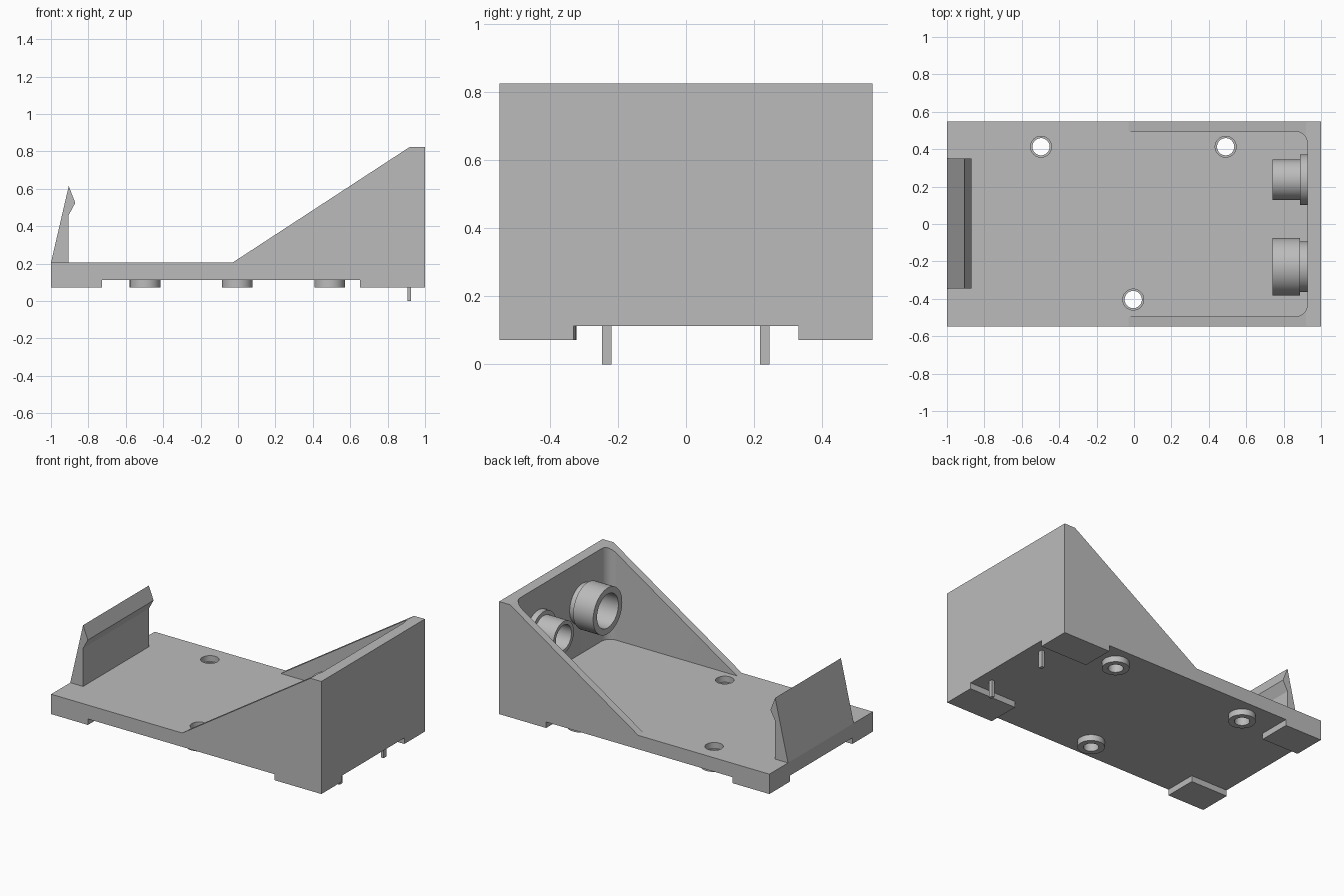
import bpy, bmesh, math
from mathutils import Matrix

default = bpy.data.objects.get("Cube")
if default:
    bpy.data.objects.remove(default, do_unlink=True)

# One matte grey for the whole bracket
grey = bpy.data.materials.new("light_grey")
grey.use_nodes = True
COLOUR = (0.5, 0.5, 0.5, 1)
grey.diffuse_color = COLOUR
grey.node_tree.nodes["Principled BSDF"].inputs["Base Color"].default_value = COLOUR


def finish(name, bm):
    bmesh.ops.recalc_face_normals(bm, faces=bm.faces)
    mesh = bpy.data.meshes.new(name)
    bm.to_mesh(mesh)
    bm.free()
    mesh.materials.append(grey)
    obj = bpy.data.objects.new(name, mesh)
    bpy.context.collection.objects.link(obj)
    return obj


def extrude(name, points, offset):
    """Closed 3D outline pushed along an offset."""
    bm = bmesh.new()
    face = bm.faces.new([bm.verts.new(p) for p in points])
    top = bmesh.ops.extrude_face_region(bm, geom=[face], use_keep_orig=True)["geom"]
    bmesh.ops.translate(bm, vec=offset, verts=[g for g in top if isinstance(g, bmesh.types.BMVert)])
    return finish(name, bm)


def side_profile(name, points, y0, y1):
    return extrude(name, [(x, y0, z) for x, z in points], (0, y1 - y0, 0))


def box(name, x0, x1, y0, y1, z0, z1):
    return side_profile(name, [(x0, z0), (x1, z0), (x1, z1), (x0, z1)], y0, y1)


def lathe(name, profile, centre, along_x=False):
    """Closed (radius, height) profile turned about z, or about x."""
    bm = bmesh.new()
    verts = [bm.verts.new((r, 0, h)) for r, h in profile]
    edges = [bm.edges.new((verts[i], verts[(i + 1) % len(verts)])) for i in range(len(verts))
             if profile[i][0] or profile[(i + 1) % len(verts)][0]]
    bmesh.ops.spin(bm, geom=verts + edges, cent=(0, 0, 0), axis=(0, 0, 1),
                   angle=math.tau, steps=48, use_duplicate=False)
    bmesh.ops.remove_doubles(bm, verts=bm.verts, dist=1e-5)
    if along_x:
        bm.transform(Matrix.Rotation(math.pi / 2, 4, 'Y'))
    bm.transform(Matrix.Translation(centre))
    return finish(name, bm)


def smooth(obj):
    bpy.ops.object.select_all(action='DESELECT')
    obj.select_set(True)
    bpy.context.view_layer.objects.active = obj
    bpy.ops.object.shade_smooth_by_angle(angle=math.radians(30))


def cut(obj, cutter):
    cutter.hide_render = True
    bpy.context.view_layer.objects.active = obj
    mod = obj.modifiers.new("cut", 'BOOLEAN')
    mod.operation = 'DIFFERENCE'
    mod.solver = 'EXACT'
    mod.object = cutter
    bpy.ops.object.modifier_apply(modifier=mod.name)
    bpy.data.objects.remove(cutter, do_unlink=True)


WIDTH = 0.547
FLOOR, UNDER, FOOT = 0.205, 0.112, 0.072

# Base plate with sloping cheeks and tall end wall
body = side_profile("bracket_body", [(-1, FOOT), (1, FOOT), (1, 0.825), (0.92, 0.825),
                                     (-0.03, FLOOR), (-1, FLOOR)], -WIDTH, WIDTH)

# Pocket between the cheeks, with rounded inner corners
END, HALF, R = 0.927, 0.495, 0.065
arc = [(END - R + R * math.cos(a), HALF - R + R * math.sin(a))
       for a in (i * math.pi / 16 for i in range(9))]
outline = [(-0.1, -HALF)] + [(x, -y) for x, y in reversed(arc)] + arc + [(-0.1, HALF)]
cut(body, extrude("pocket", [(x, y, FLOOR) for x, y in outline], (0, 0, 1)))

# Crossing channels underneath leave four corner feet
cut(body, box("channel_across", -0.728, 0.652, -1, 1, -0.5, UNDER))
cut(body, box("channel_along", -1.5, 1.5, -0.33, 0.33, -0.5, UNDER))

# Screw holes with a shallow counterbore, and ring spacers below
for i, (x, y) in enumerate([(-0.497, 0.413), (0.49, 0.413), (-0.004, -0.404)]):
    cut(body, lathe("hole", [(0, 0), (0.046, 0), (0.046, 0.165), (0.056, 0.165),
                             (0.056, 0.3), (0, 0.3)], (x, y, 0)))
    smooth(lathe(f"spacer_ring_{i + 1}", [(0.046, FOOT), (0.082, FOOT),
                                          (0.082, UNDER), (0.046, UNDER)], (x, y, 0)))
smooth(body)

# Snap clip at the low end
side_profile("snap_clip", [(-1, FLOOR), (-0.905, FLOOR), (-0.905, 0.46), (-0.87, 0.525),
                           (-0.905, 0.615)], -0.345, 0.35)

# Hollow sockets on the end wall: flange against the wall, sleeve in front
for name, y, outer, bore in [("small_socket", 0.237, 0.108, 0.083),
                             ("large_socket", -0.229, 0.154, 0.113)]:
    smooth(lathe(name, [(bore, 0.74), (outer, 0.74), (outer, 0.887), (0.135, 0.887),
                        (0.135, END), (bore, END)], (0, y, 0.535), along_x=True))

# Locating pins under the end wall
for side, y in (("left", 0.231), ("right", -0.233)):
    box(f"pin_{side}", 0.905, 0.926, y - 0.014, y + 0.014, 0, UNDER)
